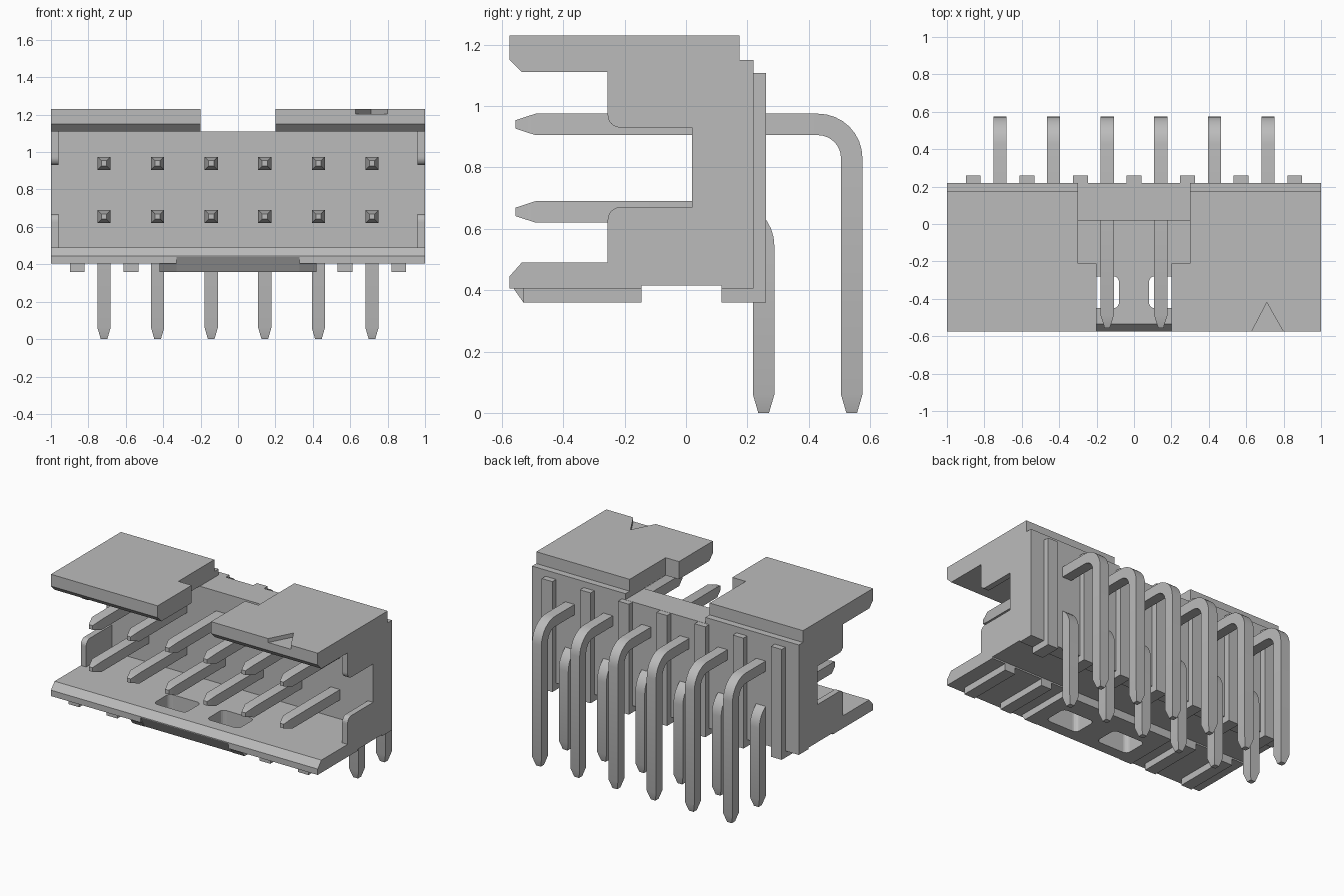
import bpy, bmesh, math
from mathutils import Vector

cube = bpy.data.objects.get("Cube")
if cube:
    bpy.data.objects.remove(cube, do_unlink=True)

grey = bpy.data.materials.new("plain grey")
grey.use_nodes = True
GREY = (0.5, 0.5, 0.5, 1)
grey.diffuse_color = GREY
grey.node_tree.nodes["Principled BSDF"].inputs["Base Color"].default_value = GREY


def finish(name, bm):
    bmesh.ops.recalc_face_normals(bm, faces=bm.faces)
    me = bpy.data.meshes.new(name)
    bm.to_mesh(me)
    bm.free()
    me.materials.append(grey)
    ob = bpy.data.objects.new(name, me)
    bpy.context.collection.objects.link(ob)
    return ob


def extrude(name, base, shift):
    """Prism from a closed outline of 3D points and an offset."""
    bm = bmesh.new()
    face = bm.faces.new([bm.verts.new(p) for p in base])
    out = bmesh.ops.extrude_face_region(bm, geom=[face])
    moved = [g for g in out["geom"] if isinstance(g, bmesh.types.BMVert)]
    bmesh.ops.translate(bm, verts=moved, vec=shift)
    return finish(name, bm)


def prism_x(name, yz, x0, x1):
    return extrude(name, [(x0, y, z) for y, z in yz], (x1 - x0, 0, 0))


def prism_z(name, xy, z0, z1):
    return extrude(name, [(x, y, z0) for x, y in xy], (0, 0, z1 - z0))


def rect(a0, a1, b0, b1):
    return [(a0, b0), (a1, b0), (a1, b1), (a0, b1)]


def rounded(x0, x1, y0, y1, r):
    pts = []
    for cx, cy, start in ((x1 - r, y1 - r, 0), (x0 + r, y1 - r, 90),
                          (x0 + r, y0 + r, 180), (x1 - r, y0 + r, 270)):
        for i in range(5):
            a = math.radians(start + i * 22.5)
            pts.append((cx + r * math.cos(a), cy + r * math.sin(a)))
    return pts


def cut(target, cutter):
    mod = target.modifiers.new("cut", "BOOLEAN")
    mod.operation = "DIFFERENCE"
    mod.solver = "EXACT"
    mod.object = cutter
    bpy.context.view_layer.objects.active = target
    bpy.ops.object.modifier_apply(modifier=mod.name)


# Housing: C-shaped section run along x
housing = prism_x("housing", [
    (.175, 1.23), (-.575, 1.23), (-.575, 1.15), (-.535, 1.11), (.02, 1.11),
    (.02, .49), (-.535, .49), (-.575, .445), (-.575, .405), (-.145, .405),
    (-.145, .415), (.115, .415), (.115, .405), (.22, .405), (.22, 1.15),
    (.175, 1.15)], -1, 1)

# Pad under the middle of the floor
pad = prism_x("floor_pad", [(-.565, .41), (-.53, .36), (-.145, .36), (-.145, .41)],
              -.42, .42)

# Cutters: roof gap, pointer notch, floor windows, front undercut
roof_gap = prism_z("roof_gap_cutter", rect(-.2, .2, -.7, -.1), 1.05, 1.3)
roof_gap_wide = prism_z("wide_gap_cutter", rect(-.3, .3, -.21, .4), 1.109, 1.3)
notch = prism_z("notch_cutter", [(.71, -.42), (.624, -.585), (.804, -.585)], 1.203, 1.3)
undercut = prism_x("undercut_cutter",
                   [(-.59, .465), (-.524, .355), (-.524, .30), (-.59, .30)], -.33, .33)
windows = [prism_z("window_cutter", rounded(x, x + .24, -.45, -.28, .03), .3, .6)
           for x in (-.32, .08)]
for cutter in [roof_gap, roof_gap_wide, notch, undercut] + windows:
    cut(housing, cutter)
for cutter in [undercut] + windows:
    cut(pad, cutter)
for cutter in [roof_gap, roof_gap_wide, notch, undercut] + windows:
    bpy.data.objects.remove(cutter, do_unlink=True)

# Thin side tabs with a rounded free corner, above and below the side slot
R = .04
for side, name in ((-1, "right"), (1, "left")):
    x0, x1 = sorted((side * .96, side * 1.0))
    for level, zroot, ztip, s in (("upper", 1.12, .93, 1), ("lower", .48, .67, -1)):
        arc = []
        for i in range(7):
            a = math.radians(i * 15)
            arc.append((-.215 - R * math.cos(a), ztip + s * R * (1 - math.sin(a))))
        prism_x(f"{name}_{level}_tab", [(-.255, zroot)] + arc + [(.03, ztip), (.03, zroot)],
                x0, x1)

# Back ribs with feet, and outer front runners
for i in range(7):
    x = (i - 3) * .2865
    prism_x(f"back_rib_{i + 1}", [(.115, .36), (.26, .36), (.26, 1.108), (.21, 1.108),
                                  (.21, .42), (.115, .42)], x - .04, x + .04)
    if abs(x) > .5:
        prism_x(f"floor_runner_{i + 1}", rect(-.53, -.145, .36, .41), x - .04, x + .04)


def pin(name, x, z, y):
    """Square pin going back at height z, then bent down at depth y."""
    rb, h = .11, .035
    path = [((-.555, z), 0, .4), ((-.49, z), 0, 1)]
    for i in range(9):
        a = math.radians(i * 11.25)
        path.append(((y - rb + rb * math.sin(a), z - rb + rb * math.cos(a)), a, 1))
    path += [((y, .06), math.pi / 2, 1), ((y, 0), math.pi / 2, .5)]
    bm = bmesh.new()
    rings = []
    for (py, pz), a, s in path:
        n = Vector((0, math.sin(a), math.cos(a)))
        c = Vector((x, py, pz))
        rings.append([bm.verts.new(c + Vector((u * h * s, 0, 0)) + n * (v * h * s))
                      for u, v in ((-1, -1), (1, -1), (1, 1), (-1, 1))])
    for r0, r1 in zip(rings, rings[1:]):
        for k in range(4):
            bm.faces.new((r0[k], r0[(k + 1) % 4], r1[(k + 1) % 4], r1[k]))
    bm.faces.new(rings[0])
    bm.faces.new(rings[-1])
    ob = finish(name, bm)
    bpy.ops.object.select_all(action="DESELECT")
    ob.select_set(True)
    bpy.context.view_layer.objects.active = ob
    bpy.ops.object.shade_smooth_by_angle(angle=math.radians(20))


# Two rows of six bent pins
for i in range(6):
    px = (i - 2.5) * .2865
    pin(f"upper_pin_{i + 1}", px, .94, .54)
    pin(f"lower_pin_{i + 1}", px, .655, .253)
